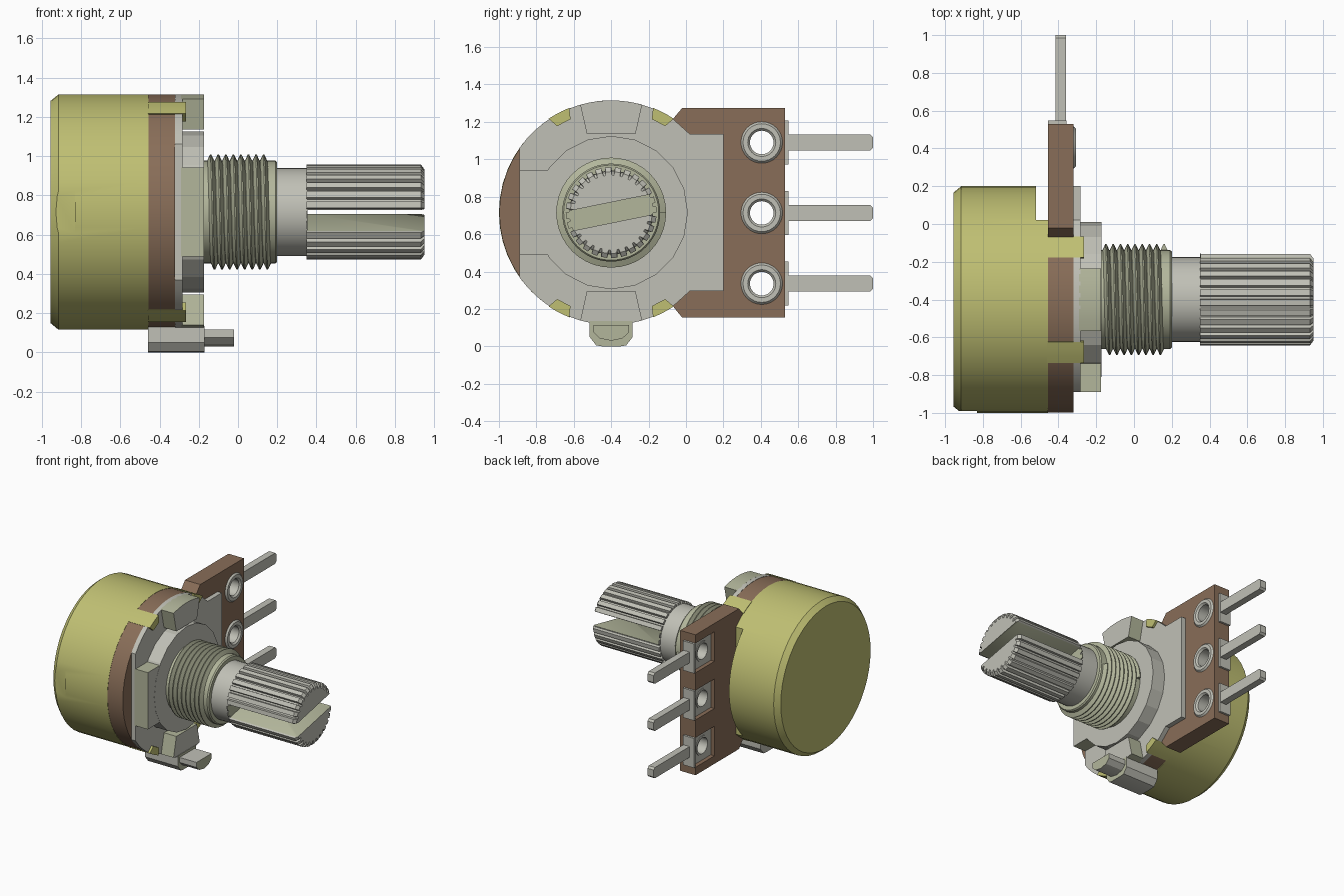
import bpy, bmesh
from math import sin, cos, pi, radians
from mathutils import Vector

if "Cube" in bpy.data.objects:
    bpy.data.objects.remove(bpy.data.objects["Cube"])

CY, CZ = -0.4, 0.715      # shaft axis in y, z
R = 0.6


def material(name, rgb):
    m = bpy.data.materials.new(name)
    m.use_nodes = True
    m.diffuse_color = (*rgb, 1)
    m.node_tree.nodes["Principled BSDF"].inputs["Base Color"].default_value = (*rgb, 1)
    return m


GOLD = material("brass_yellow", (0.52, 0.52, 0.17))
GREY = material("light_grey_metal", (0.53, 0.53, 0.47))
PALE = material("pale_green_metal", (0.45, 0.47, 0.33))
BROWN = material("brown_board", (0.25, 0.155, 0.098))


def finish(name, bm, mats, smooth=True):
    bmesh.ops.recalc_face_normals(bm, faces=bm.faces[:])
    me = bpy.data.meshes.new(name)
    bm.to_mesh(me)
    bm.free()
    for m in mats:
        me.materials.append(m)
    ob = bpy.data.objects.new(name, me)
    bpy.context.scene.collection.objects.link(ob)
    if smooth:
        shade(ob)
    return ob


def shade(ob):
    for p in ob.data.polygons:
        p.use_smooth = True
    ob.data.set_sharp_from_angle(angle=radians(32))


def arc(r, a0, a1, n, cy=CY, cz=CZ):
    """Points (y, z) on an arc, angles in degrees from +y towards +z."""
    return [(cy + r * cos(radians(a0 + (a1 - a0) * i / n)),
             cz + r * sin(radians(a0 + (a1 - a0) * i / n))) for i in range(n + 1)]


def circle(r, n, cy=CY, cz=CZ):
    return arc(r, 0, 360, n, cy, cz)[:-1]


def rect(y0, y1, z0, z1):
    return [(y0, z0), (y1, z0), (y1, z1), (y0, z1)]


def loft(name, outline, rings, *mats, smooth=True, cy=CY, cz=CZ):
    """Extrude a (y, z) outline along x through rings of (x, scale)."""
    bm = bmesh.new()
    rows = [[bm.verts.new((x, cy + (y - cy) * s, cz + (z - cz) * s)) for y, z in outline]
            for x, s in rings]
    n = len(outline)
    for a, b in zip(rows, rows[1:]):
        for i in range(n):
            j = (i + 1) % n
            bm.faces.new((a[i], a[j], b[j], b[i]))
    bm.faces.new(rows[0])
    bm.faces.new(rows[-1])
    return finish(name, bm, mats, smooth)


def prism(name, outline, x0, x1, *mats, smooth=True):
    return loft(name, outline, [(x0, 1), (x1, 1)], *mats, smooth=smooth)


def tube(name, profile, mat, cy, cz, n=32):
    """Revolve a closed (x, r) profile about an x-parallel axis."""
    bm = bmesh.new()
    rows = [[bm.verts.new((x, cy + r * cos(2 * pi * i / n), cz + r * sin(2 * pi * i / n)))
             for x, r in profile] for i in range(n)]
    k = len(profile)
    for i in range(n):
        a, b = rows[i], rows[(i + 1) % n]
        for j in range(k):
            bm.faces.new((a[j], a[(j + 1) % k], b[(j + 1) % k], b[j]))
    return finish(name, bm, [mat])


def cut(ob, outline, x0, x1):
    """Subtract a prism from an object and discard the cutter."""
    cutter = prism("cutter", outline, x0, x1, smooth=False)
    cutter.hide_render = True
    mod = ob.modifiers.new("cut", "BOOLEAN")
    mod.operation = "DIFFERENCE"
    mod.solver = "EXACT"
    mod.object = cutter
    bpy.context.view_layer.objects.active = ob
    bpy.ops.object.modifier_apply(modifier=mod.name)
    bpy.data.objects.remove(cutter)
    shade(ob)


def paint(ob, index, rule):
    for p in ob.data.polygons:
        if rule(p):
            p.material_index = index


# Can with a bevelled back, an opening for the board and a small flat
can = loft("can", circle(R, 48), [(-0.955, 0.945), (-0.915, 1), (-0.455, 1)], GOLD)
cut(can, rect(0.02, 0.4, -0.1, 1.5), -0.52, -0.3)
cut(can, rect(-1.2, -0.989, 0.5, 0.9), -1.1, -0.83)

# Four crimped can claws
for sz, up in ((1, "upper"), (-1, "lower")):
    for sy, side in ((1, "back"), (-1, "front")):
        pts = arc(R + 0.003, 56.3, 68.2, 3) + arc(R - 0.055, 66.5, 58, 1)
        pts = [(CY + sy * (y - CY), CZ + sz * (z - CZ)) for y, z in pts]
        prism(f"claw_{up}_{side}", pts, -0.46, -0.265, GOLD)

# Terminal board: disc with a chamfered extension
TERMINALS = (0.335, 0.713, 1.09)
board = prism("board", arc(R - 0.002, 56.6, 303.4, 36)
              + [(-0.02, 0.153), (0.53, 0.153), (0.53, 1.275), (-0.02, 1.275)],
              -0.455, -0.32, BROWN)
for z in TERMINALS:
    cut(board, rect(0.29, 0.7, z - 0.118, z + 0.118), -0.6, -0.415)
    cut(board, circle(0.075, 24, 0.405, z), -0.6, -0.2)

# Terminals: plate, lip, pin and eyelet
for i, z in enumerate(TERMINALS):
    plate = prism(f"terminal_plate_{i}", rect(0.292, 0.53, z - 0.116, z + 0.116),
                  -0.425, -0.412, GREY)
    cut(plate, circle(0.07, 24, 0.405, z), -0.6, -0.2)
    prism(f"terminal_lip_{i}", rect(0.529, 0.547, z - 0.118, z + 0.118), -0.455, -0.357, GREY)
    h = 0.043
    prism(f"terminal_pin_{i}", [(0.54, z - h), (0.985, z - h), (1, z - h + 0.015),
                                (1, z + h - 0.015), (0.985, z + h), (0.54, z + h)],
          -0.415, -0.36, GREY)
    tube(f"eyelet_{i}", [(-0.43, 0.063), (-0.32, 0.063), (-0.307, 0.075), (-0.307, 0.1),
                         (-0.321, 0.112), (-0.321, 0.078), (-0.43, 0.078)], GREY, 0.405, z)

# Front plate with a straight side and a rear extension
prism("front_plate", arc(R, 56.6, 144.7, 14) + arc(R, 215.3, 303.4, 14)
      + [(0.02, 0.295), (0.2, 0.295), (0.2, 1.135), (0.02, 1.135)], -0.32, -0.283, GREY)

# Raised boss
prism("boss", circle(0.41, 20), -0.29, -0.173, GREY, smooth=False)

# Raised lugs around the boss, with pale edges
top_lug = [(-0.53, 1.135), (-0.27, 1.135)] + arc(R, 74, 106, 6)
lugs = {"top_lug": top_lug,
        "bottom_lug": [(y, 2 * CZ - z) for y, z in top_lug],
        "front_lug": rect(-0.89, -0.72, 0.488, 0.942)}
for name, pts in lugs.items():
    lug = prism(name, pts, -0.29, -0.174, GREY, PALE)
    paint(lug, 1, lambda p: abs(p.normal.x) < 0.5)

# Locating key under the body
key = prism("locating_key", [(-0.515, 0.135), (-0.515, 0.05), (-0.48, 0.005), (-0.45, 0),
                             (-0.35, 0), (-0.32, 0.005), (-0.285, 0.05), (-0.285, 0.135)],
            -0.46, -0.17, GREY, PALE)
key_pin = prism("locating_pin", [(-0.495, 0.115), (-0.495, 0.075), (-0.46, 0.042), (-0.4, 0.03),
                                 (-0.34, 0.042), (-0.305, 0.075), (-0.305, 0.115)],
                -0.18, -0.02, GREY, PALE)
for ob in (key, key_pin):
    paint(ob, 1, lambda p: p.normal.x > 0.5)

# Threaded bushing: core plus a helical ridge
loft("bushing_core", circle(0.262, 48), [(-0.18, 1), (0.19, 1), (0.2, 0.97)], PALE)
bm = bmesh.new()
turns, seg, pitch = 8, 40, 0.0385
prev = None
for i in range(turns * seg + 1):
    a = 2 * pi * i / seg
    x = -0.168 + pitch * i / seg
    row = [bm.verts.new((x + dx * pitch, CY + r * cos(a), CZ + r * sin(a)))
           for dx, r in ((0, 0.26), (0.42, 0.294), (0.58, 0.294), (1, 0.26))]
    if prev:
        for j in range(3):
            bm.faces.new((prev[j], prev[j + 1], row[j + 1], row[j]))
    else:
        bm.faces.new(row)
    prev = row
bm.faces.new(prev)
finish("bushing_thread", bm, [PALE])

# Shaft neck
prism("shaft_neck", circle(0.225, 40), 0.15, 0.352, GREY)

# Splined shaft end with a slanted slot
teeth = 28
spline = []
for t in range(teeth):
    for frac, r in ((0, 0.243), (0.6, 0.243), (0.68, 0.222), (0.92, 0.222)):
        a = 2 * pi * (t + frac) / teeth
        spline.append((CY + r * cos(a), CZ + r * sin(a)))
shaft = loft("splined_shaft", spline, [(0.35, 1), (0.932, 1), (0.95, 0.9)], GREY, PALE)
tilt, half = radians(11.5), 0.054
slot = [(CY + u * cos(tilt) - v * sin(tilt), CZ + u * sin(tilt) + v * cos(tilt))
        for u, v in rect(-0.4, 0.4, -half, half)]
cut(shaft, slot, 0.355, 1.1)
across = Vector((0, -sin(tilt), cos(tilt)))
axis = Vector((0, CY, CZ))
paint(shaft, 1, lambda p: abs((p.center - axis).dot(across)) < half + 0.002
      and (abs(p.normal.dot(across)) > 0.99 or (p.normal.x > 0.9 and p.center.x < 0.4)))
